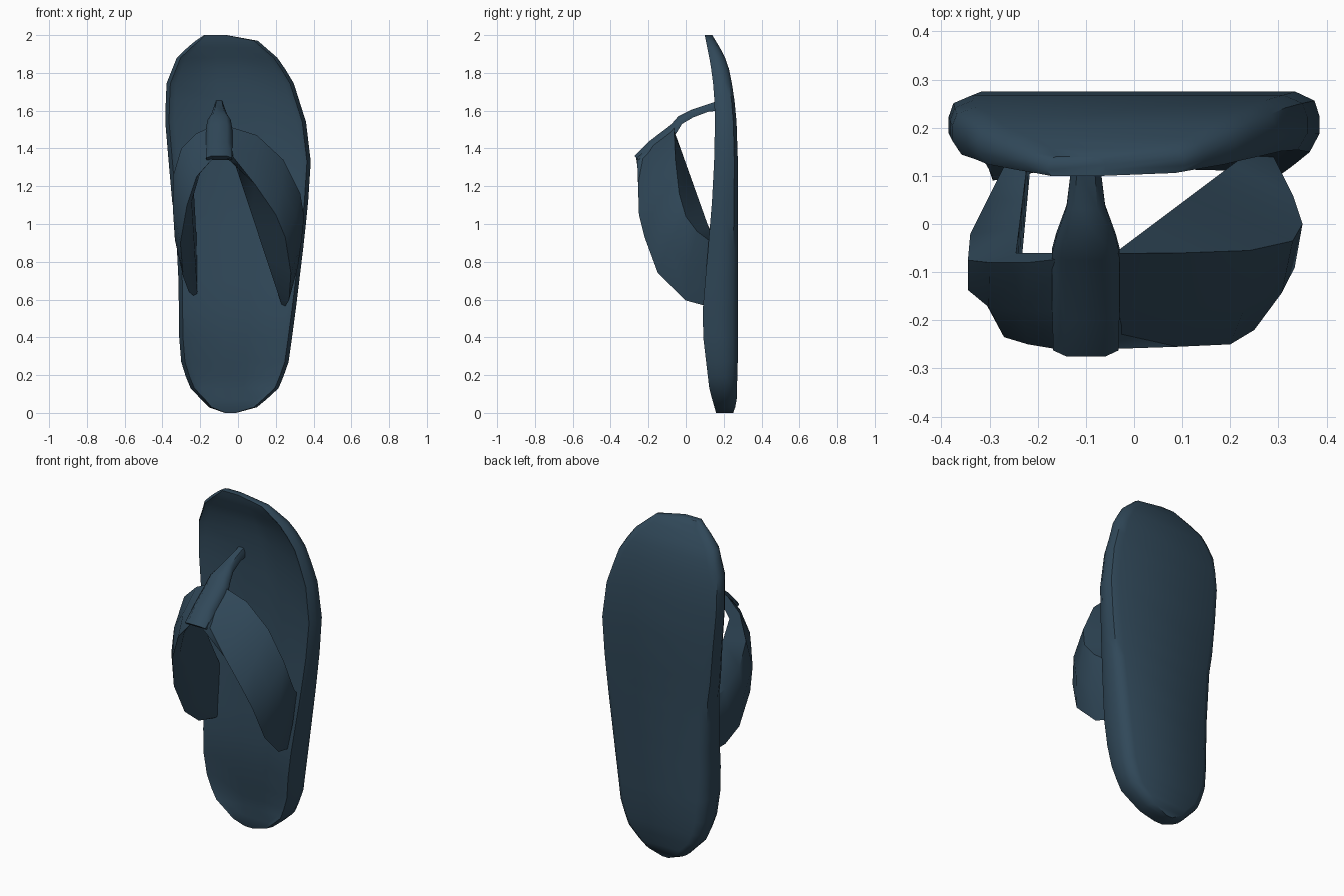
import bpy, bmesh, math

mat = bpy.data.materials.new("dark slate blue")
mat.diffuse_color = (0.03, 0.065, 0.10, 1)


def interp(table, z):
    """Piecewise linear lookup in (z, value) pairs."""
    for (z0, a), (z1, b) in zip(table, table[1:]):
        if z <= z1:
            t = max(0, (z - z0) / (z1 - z0))
            return a + (b - a) * t
    return table[-1][1]


def loft(name, rings, angle=40):
    """Closed solid through a list of equal-length rings."""
    bm = bmesh.new()
    vs = [[bm.verts.new(p) for p in r] for r in rings]
    n = len(rings[0])
    for a, b in zip(vs, vs[1:]):
        for i in range(n):
            j = (i + 1) % n
            bm.faces.new((a[i], a[j], b[j], b[i]))
    bm.faces.new(vs[0])
    bm.faces.new(vs[-1])
    bmesh.ops.recalc_face_normals(bm, faces=bm.faces)
    me = bpy.data.meshes.new(name)
    bm.to_mesh(me)
    bm.free()
    me.materials.append(mat)
    ob = bpy.data.objects.new(name, me)
    bpy.context.collection.objects.link(ob)
    bpy.ops.object.select_all(action='DESELECT')
    ob.select_set(True)
    bpy.context.view_layer.objects.active = ob
    bpy.ops.object.shade_smooth_by_angle(angle=math.radians(angle))
    return ob


# Sole: outline and thickness by height, swept as cross-sections
left = [(0.0, -0.07), (0.03, -0.155), (0.14, -0.26), (0.30, -0.31), (0.7, -0.315),
        (1.0, -0.33), (1.13, -0.35), (1.54, -0.385), (1.74, -0.38), (1.89, -0.32),
        (1.995, -0.195), (2.0, -0.18)]
right = [(0.0, -0.01), (0.03, 0.10), (0.12, 0.21), (0.25, 0.265), (0.5, 0.30),
         (0.87, 0.345), (1.10, 0.37), (1.33, 0.385), (1.54, 0.36), (1.745, 0.295),
         (1.87, 0.22), (1.97, 0.105), (2.0, -0.06)]
back = [(0, 0.25), (0.05, 0.268), (0.3, 0.275), (1.4, 0.275), (1.6, 0.265),
        (1.8, 0.235), (1.9, 0.20), (2.0, 0.14)]
front = [(0, 0.16), (0.12, 0.125), (0.4, 0.092), (0.56, 0.09), (0.9, 0.12),
         (1.2, 0.145), (1.5, 0.155), (1.7, 0.15), (1.85, 0.13), (2.0, 0.10)]
recess = [(0, 0), (0.05, 0.0), (0.12, 0.025), (1.85, 0.022), (1.95, 0.0), (2, 0)]
arch = [(0, 0.05), (0.25, 0.05), (0.5, 0.12), (0.8, 0.12), (1.1, 0.05), (2, 0.05)]

rings = []
for z in (0.0, 0.03, 0.07, 0.13, 0.19, 0.27, 0.4, 0.55, 0.7, 0.87, 1.0, 1.12, 1.33,
          1.54, 1.65, 1.745, 1.82, 1.88, 1.935, 1.97, 2.0):
    xl, xr = interp(left, z), interp(right, z)
    b, f, d = interp(back, z), interp(front, z), interp(recess, z)
    w, t = xr - xl, b - f
    e = min(0.05, 0.15 * w)
    k = e / 0.05
    a = interp(arch, z) * k
    rings.append([(x, y, z) for x, y in (
        (xl + e, b), (xr - e, b), (xr - 0.2 * e, b - 0.15 * t), (xr, b - 0.4 * t),
        (xr, f + 0.3 * t), (xr - 0.4 * e, f), (xr - e, f + d * 0.8),
        (xl + w * 0.6, f + d), (xl + w * 0.4, f + d), (xl + a, f + d * 0.8),
        (xl + 0.4 * e, f), (xl, f + 0.3 * t), (xl, b - 0.4 * t),
        (xl + 0.2 * e, b - 0.15 * t))])
loft("sole", rings, 45)


def mix(p, q, t):
    return tuple(u + (v - u) * t for u, v in zip(p, q))


def strap(name, upper, lower, inner_low, inner_high):
    """Band between two outer edges, backed by two inner edges."""
    rs = []
    for u, l, c, d in zip(upper, lower, inner_low, inner_high):
        m = mix(u, l, 0.5)
        m = (m[0] * 1.06, m[1] - 0.015, m[2])
        rs.append([u, m, l, c, d])
    loft(name, rs, 50)


# Right strap: curved outside, straight inner face
upper = [(-0.06, -0.06, 1.52), (0.10, -0.06, 1.47), (0.24, -0.055, 1.34), (0.33, -0.035, 1.16),
         (0.35, 0.0, 1.04), (0.33, 0.06, 0.96), (0.29, 0.14, 0.90)]
lower = [(-0.06, -0.26, 1.35), (0.09, -0.255, 1.21), (0.20, -0.25, 1.05), (0.25, -0.22, 0.93),
         (0.28, -0.15, 0.74), (0.27, 0.0, 0.595), (0.25, 0.11, 0.565)]
steps = [0, 0.2, 0.4, 0.55, 0.7, 0.87, 1]
strap("right_strap", upper, lower,
      [mix((-0.03, -0.235, 1.36), (0.23, 0.11, 0.575), t) for t in steps],
      [mix((-0.04, -0.06, 1.49), (0.24, 0.15, 0.90), t) for t in steps])

# Left strap: shorter and tighter
upper = [(-0.13, -0.07, 1.52), (-0.22, -0.08, 1.48), (-0.30, -0.08, 1.40), (-0.345, -0.075, 1.25),
         (-0.34, -0.02, 1.11), (-0.30, 0.06, 1.0), (-0.26, 0.14, 0.95)]
lower = [(-0.13, -0.265, 1.35), (-0.22, -0.25, 1.25), (-0.27, -0.235, 1.10), (-0.305, -0.17, 0.90),
         (-0.29, -0.09, 0.72), (-0.26, 0.0, 0.64), (-0.235, 0.11, 0.62)]
low_in = [(-0.14, -0.235, 1.36), (-0.20, -0.22, 1.27)]
high_in = [(-0.14, -0.06, 1.48), (-0.20, -0.06, 1.43)]
steps = [0, 0.25, 0.5, 0.75, 1]
strap("left_strap", upper, lower,
      low_in + [mix((-0.245, -0.20, 1.12), (-0.215, 0.12, 0.63), t) for t in steps],
      high_in + [mix((-0.245, -0.06, 1.36), (-0.22, 0.14, 0.94), t) for t in steps])

# Toe post widening into the centre wrap: (half width, top y, top z, under y, under z)
rings = []
for h, ty, tz, uy, uz in ((0.025, 0.18, 1.655, 0.18, 1.60), (0.03, 0.12, 1.635, 0.12, 1.595),
                          (0.04, 0.03, 1.605, 0.04, 1.565), (0.062, -0.04, 1.57, -0.02, 1.53),
                          (0.07, -0.075, 1.53, -0.05, 1.48), (0.07, -0.20, 1.435, -0.14, 1.41),
                          (0.068, -0.275, 1.36, -0.25, 1.34)):
    c = -0.10
    rings.append([(c - h, uy, uz), (c - h, (ty + uy) / 2, (tz + uz) / 2), (c - h * 0.6, ty, tz),
                  (c + h * 0.6, ty, tz), (c + h, (ty + uy) / 2, (tz + uz) / 2), (c + h, uy, uz)])
loft("toe_post", rings, 50)
